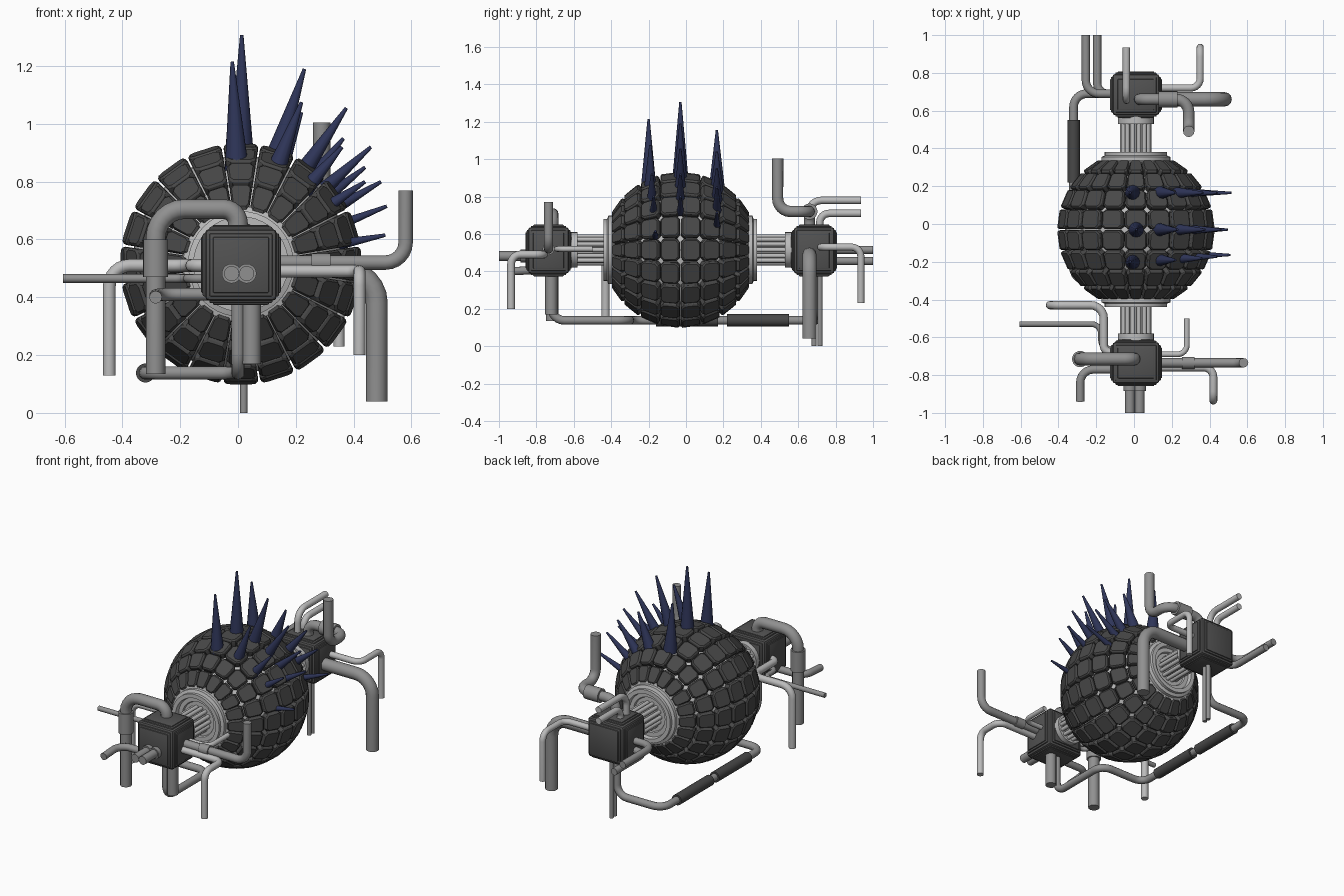
import bpy, bmesh, math
from mathutils import Vector, Matrix

if "Cube" in bpy.data.objects:
    bpy.data.objects.remove(bpy.data.objects["Cube"])

C = Vector((0.01, -0.03, 0.515))   # centre of the ball, whose axis runs along y
R = 0.416


def material(name, rgb):
    m = bpy.data.materials.new(name)
    m.diffuse_color = (*rgb, 1)
    m.use_nodes = True
    m.node_tree.nodes["Principled BSDF"].inputs["Base Color"].default_value = m.diffuse_color
    return m


TILE = material("dark grey tile", (0.065, 0.065, 0.065))
BOX = material("box grey", (0.085, 0.085, 0.085))
PIPE = material("mid grey pipe", (0.28, 0.28, 0.28))
LIGHT = material("light grey metal", (0.50, 0.50, 0.50))
NAVY = material("navy spike", (0.028, 0.036, 0.10))


def finish(name, bm, mat, angle=None):
    bmesh.ops.recalc_face_normals(bm, faces=bm.faces)
    me = bpy.data.meshes.new(name)
    bm.to_mesh(me)
    bm.free()
    me.materials.append(mat)
    ob = bpy.data.objects.new(name, me)
    bpy.context.collection.objects.link(ob)
    if angle:
        smooth(ob, angle)
    return ob


def smooth(ob, angle):
    bpy.ops.object.select_all(action='DESELECT')
    ob.select_set(True)
    bpy.context.view_layer.objects.active = ob
    bpy.ops.object.shade_smooth_by_angle(angle=math.radians(angle))


def add_cone(bm, a, b, r1, r2, n=16):
    a, b = Vector(a), Vector(b)
    d = b - a
    mat = Matrix.Translation((a + b) / 2) @ d.to_track_quat('Z', 'Y').to_matrix().to_4x4()
    bmesh.ops.create_cone(bm, cap_ends=True, segments=n, radius1=r1, radius2=r2, depth=d.length, matrix=mat)


def rod(name, a, b, r, mat, r2=None, n=16):
    bm = bmesh.new()
    add_cone(bm, a, b, r, r if r2 is None else r2, n)
    return finish(name, bm, mat, 40)


def pipe(name, pts, r, mat=PIPE, bend=0.07):
    """Round pipe through the points with rounded corners."""
    pts = [Vector(p) for p in pts]
    path = [pts[0]]
    for a, p, b in zip(pts, pts[1:], pts[2:]):
        k = min(bend, (a - p).length * 0.48, (b - p).length * 0.48)
        s, e = p + (a - p).normalized() * k, p + (b - p).normalized() * k
        c1, c2 = s.lerp(p, 0.55), e.lerp(p, 0.55)
        for i in range(7):
            t = i / 6
            path.append(s * (1-t)**3 + c1 * 3*t*(1-t)**2 + c2 * 3*t*t*(1-t) + e * t**3)
    path.append(pts[-1])
    cu = bpy.data.curves.new(name, 'CURVE')
    cu.dimensions = '3D'
    cu.bevel_depth, cu.bevel_resolution, cu.use_fill_caps = r, 4, True
    sp = cu.splines.new('POLY')
    sp.points.add(len(path) - 1)
    for q, v in zip(sp.points, path):
        q.co = (*v, 1)
    cu.materials.append(mat)
    ob = bpy.data.objects.new(name, cu)
    bpy.context.collection.objects.link(ob)
    bpy.ops.object.select_all(action='DESELECT')
    ob.select_set(True)
    bpy.context.view_layer.objects.active = ob
    bpy.ops.object.convert(target='MESH')
    smooth(bpy.context.view_layer.objects.active, 40)


# inner ball seen through the gaps
bm = bmesh.new()
bmesh.ops.create_uvsphere(bm, u_segments=40, v_segments=24, radius=0.375,
                          matrix=Matrix.Translation(C) @ Matrix.Rotation(math.pi / 2, 4, 'X'))
finish("inner_ball", bm, LIGHT, 40)

# armour tiles: 20 round the axis, 8 rows, corners cut and edges chamfered
bm = bmesh.new()
ROWS, FIRST = 8, 27.0
STEP = (180 - 2 * FIRST) / ROWS
OCT = [(1, .7), (.7, 1), (-.7, 1), (-1, .7), (-1, -.7), (-.7, -1), (.7, -1), (1, -.7)]
for row in range(ROWS):
    pol = FIRST + (row + 0.5) * STEP
    for seg in range(20):
        loops = []
        for rad, k in ((0.37, 0.95), (R - 0.013, 0.95), (R - 0.004, 0.90), (R + 0.002, 0.78)):
            ring = []
            for u, v in OCT:
                t = math.radians(pol + v * k * STEP / 2)
                a = math.radians(seg * 18 + u * k * 9)
                ring.append(bm.verts.new(C + rad * Vector((math.sin(t) * math.sin(a), -math.cos(t),
                                                           math.sin(t) * math.cos(a)))))
            loops.append(ring)
        for lo, hi in zip(loops, loops[1:]):
            for i in range(8):
                bm.faces.new((lo[i], lo[i-1], hi[i-1], hi[i]))
        bm.faces.new(loops[-1])
        bm.faces.new(loops[0][::-1])
finish("armour_tiles", bm, TILE, 25)

# spikes in three rows, leaning outwards in the xz plane: (y, base distance, tips)
SPIKES = [
    (-0.03, 0.39, [(.013, 1.307), (.23, 1.19), (.375, 1.055), (.46, .92), (.495, .80)]),
    (-0.20, 0.325, [(-.02, 1.215), (.22, 1.075), (.36, .92), (.44, .80), (.51, .615)]),
    (0.165, 0.335, [(-.02, 1.155), (.22, 1.04), (.365, .95), (.44, .85), (.515, .715)]),
]
for y, base, tips in SPIKES:
    for i, (x, z) in enumerate(tips):
        yy = y + (0.009 * i if y < -0.1 else 0)
        o = Vector((C.x, yy, C.z))
        tip = Vector((x, yy, z))
        r = 0.042 - 0.0055 * i
        rod("spike", o + (tip - o).normalized() * base, tip, r, NAVY, 0.006, 12)

# end flanges, axle rods and stepped boxes on both ends
FLANGE = [(0, .33), (.20, .33), (.20, .36), (.183, .365), (.183, .385), (.165, .392), (.165, .41),
          (.14, .41), (.135, .385), (.11, .385), (.105, .375), (0, .375)]
for s, label, by in ((-1, "front", -0.735), (1, "back", 0.685)):
    bm = bmesh.new()
    N = 40
    rings = [[bm.verts.new(C + Vector((r * math.cos(j * math.tau / N), s * d, r * math.sin(j * math.tau / N))))
              for j in range(N)] for r, d in FLANGE[1:-1]]
    for lo, hi in zip(rings, rings[1:]):
        for j in range(N):
            bm.faces.new((lo[j], lo[j-1], hi[j-1], hi[j]))
    bm.faces.new(rings[0])
    bm.faces.new(rings[-1])
    finish(label + "_flange", bm, LIGHT, 30)

    y0, y1 = C.y + s * 0.36, by - s * 0.10
    bm = bmesh.new()
    for j in range(14):
        a = j * math.tau / 14
        p = Vector((C.x + .072 * math.cos(a), 0, C.z + .072 * math.sin(a)))
        add_cone(bm, p + Vector((0, y0, 0)), p + Vector((0, y1, 0)), .0125, .0125, 10)
    add_cone(bm, (C.x, y0, C.z), (C.x, y1, C.z), .055, .055, 24)
    finish(label + "_axle_rods", bm, LIGHT, 40)
    rod(label + "_axle_collar", (C.x, by - s * .155, C.z), (C.x, by - s * .1, C.z), .095, LIGHT, n=32)

    bm = bmesh.new()
    h = (.125, .110, .125)
    for grow, trim in ((0, 0), (.007, .016), (.013, .028)):
        for axis in range(3):
            dims = [2 * (h[k] + grow if k == axis else h[k] - trim) for k in range(3)]
            if grow == 0 and axis:
                continue
            part = bmesh.ops.create_cube(bm, size=1, matrix=Matrix.Translation((C.x, by, .512))
                                         @ Matrix.Diagonal((*dims, 1)))
            edges = list({e for v in part['verts'] for e in v.link_edges})
            bmesh.ops.bevel(bm, geom=edges, offset=.018 if grow == 0 else .005, segments=2,
                            profile=.5, affect='EDGES')
    finish(label + "_box", bm, BOX, 30)

# front pipes
pipe("front_loop", [(0, -.715, .60), (0, -.715, .705), (-.285, -.715, .705), (-.285, -.715, .135)], .034, bend=.1)
rod("front_loop_sleeve", (-.285, -.715, .47), (-.285, -.715, .60), .043, PIPE, n=24)
pipe("front_left_outlet", [(-.08, -.77, .41), (-.285, -.77, .41), (-.285, -.94, .40)], .022)
pipe("front_right_riser", [(.1, -.735, .52), (.58, -.735, .52), (.58, -.735, .77)], .025)
rod("front_right_coupling", (.255, -.735, .52), (.32, -.735, .52), .032, PIPE, n=16)
pipe("front_right_drop", [(.1, -.76, .49), (.42, -.76, .49), (.42, -.935, .49), (.42, -.935, .20)], .021, LIGHT, .05)
pipe("front_right_stub", [(.1, -.69, .52), (.28, -.69, .52), (.28, -.50, .52)], .015, LIGHT, .05)
pipe("front_left_drop", [(-.08, -.68, .51), (-.16, -.68, .51), (-.16, -.43, .51), (-.445, -.43, .51),
                         (-.445, -.43, .13)], .022, LIGHT)
pipe("front_left_rod", [(-.08, -.66, .465), (-.175, -.66, .465), (-.175, -.53, .465), (-.605, -.53, .465)], .015, PIPE, .05)
pipe("front_bottom_stub", [(.047, -.72, .45), (.047, -.72, .17)], .033)
for x in (-.022, .030):
    rod("front_nozzle", (x, -.82, .482), (x, -1, .482), .026, PIPE, n=20)
    rod("front_nozzle_collar", (x, -.82, .482), (x, -.885, .482), .034, PIPE, n=20)

# pipe under the ball joining both boxes, with dark sleeves
pipe("under_pipe", [(0, -.72, .45), (0, -.72, .138), (0, -.30, .138), (-.32, -.30, .138), (-.32, .69, .138),
                    (0, .69, .138), (0, .69, .45)], .023)
for a, b in ((.22, .55), (-.16, .17)):
    rod("under_pipe_sleeve", (-.32, a, .138), (-.32, b, .138), .033, TILE, n=20)

# back pipes
pipe("back_thick_drop", [(.08, .66, .49), (.48, .66, .49), (.48, .66, .04)], .038, bend=.11)
pipe("back_riser", [(.03, .66, .60), (.03, .66, .72), (.29, .66, .72), (.29, .49, .72), (.29, .49, 1.005)], .030)
rod("back_riser_coupling", (.13, .66, .72), (.23, .66, .72), .043, PIPE, n=20)
pipe("back_right_drop", [(.08, .72, .53), (.35, .72, .53), (.35, .935, .53), (.35, .935, .23)], .019, LIGHT, .05)
pipe("back_upper_pipe", [(-.04, .655, .60), (-.04, .655, .78), (-.04, .935, .78)], .020, LIGHT)
pipe("back_lower_pipe", [(-.04, .715, .60), (-.04, .715, .71), (-.04, .935, .71)], .020, LIGHT, .05)
for x, z in ((-.255, .515), (-.195, .455)):
    pipe("back_outlet", [(-.08, .69, z), (x, .69, z), (x, 1, z)], .022)
for y in (.685, .717):
    rod("back_bottom_rod", (.02, y, .45), (.02, y, 0), .013, PIPE, n=12)
